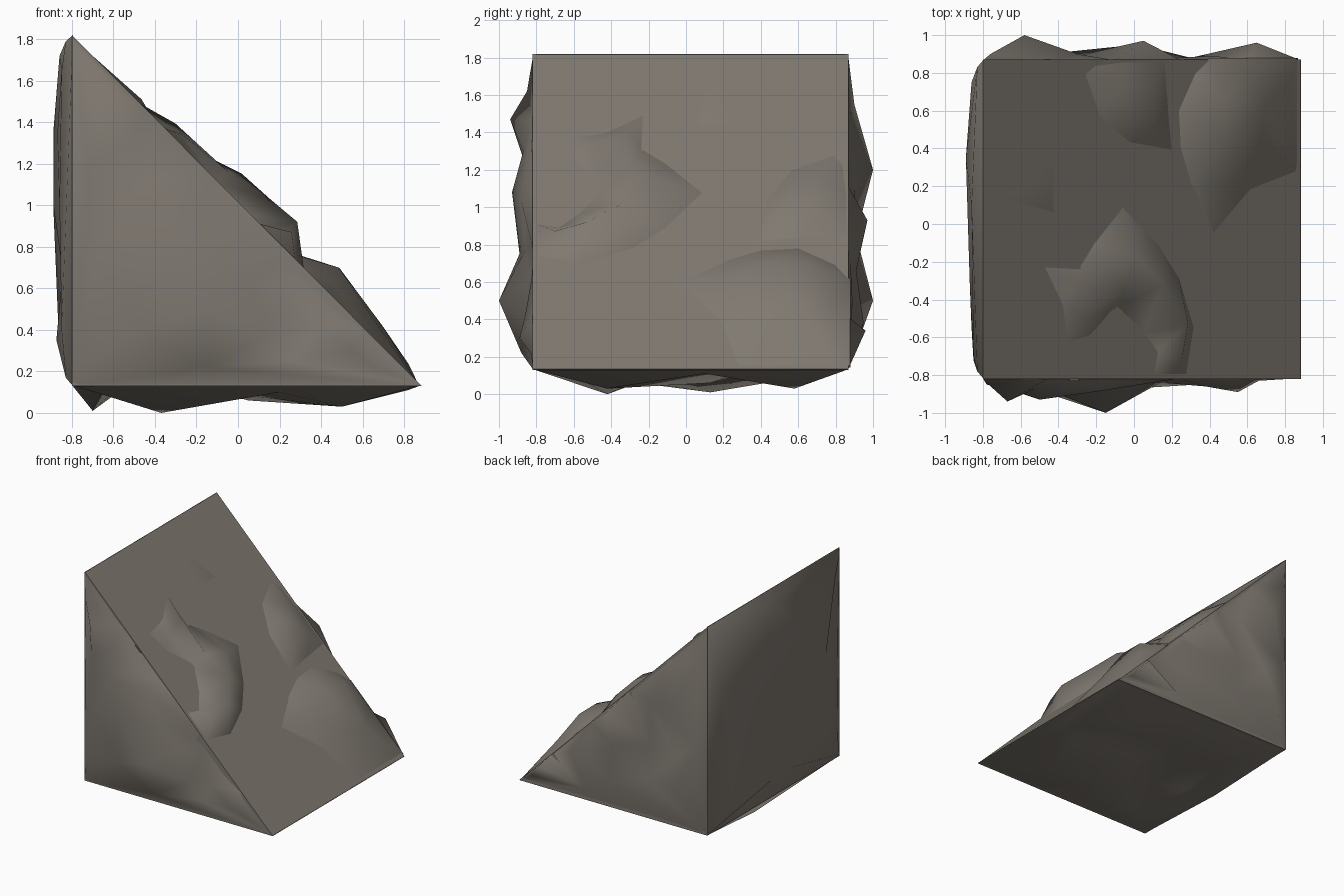
import bpy, bmesh, math
from mathutils import Vector
from mathutils.geometry import delaunay_2d_cdt

X0, X1, Y0, Y1, Z0, Z1 = -0.80, 0.885, -0.82, 0.87, 0.13, 1.82
SUM = X1 + Z0   # slope plane: x + z = SUM

stone = bpy.data.materials.new("grey brown stone")
stone.diffuse_color = (0.215, 0.192, 0.165, 1)


def finish(name, bm, smooth):
    me = bpy.data.meshes.new(name)
    bm.to_mesh(me)
    bm.free()
    me.materials.append(stone)
    for p in me.polygons:
        p.use_smooth = smooth
    ob = bpy.data.objects.new(name, me)
    bpy.context.collection.objects.link(ob)


def shell(name, place, outward, rim, peaks):
    """Rough skin: flat rim outline plus raised points (a, b, height), triangulated."""
    pts = [(a, b, -0.004) for a, b in rim] + peaks
    n = len(rim)
    edges = [(i, (i + 1) % n) for i in range(n)]
    co, _, faces, orig, _, _ = delaunay_2d_cdt(
        [Vector(p[:2]) for p in pts], edges, [], 1, 1e-5)
    bm = bmesh.new()
    vs = [bm.verts.new(place(c[0], c[1], pts[o[0]][2] if o else 0))
          for c, o in zip(co, orig)]
    for f in faces:
        face = bm.faces.new([vs[i] for i in f])
        face.normal_update()
        if face.normal.dot(Vector(outward)) < 0:
            face.normal_flip()
    finish(name, bm, True)


# core wedge
bm = bmesh.new()
a = [bm.verts.new((x, Y0, z)) for x, z in ((X0, Z0), (X1, Z0), (X0, Z1))]
b = [bm.verts.new((x, Y1, z)) for x, z in ((X0, Z0), (X1, Z0), (X0, Z1))]
bm.faces.new(a)
bm.faces.new(b[::-1])
for i in range(3):
    j = (i + 1) % 3
    bm.faces.new((a[j], a[i], b[i], b[j]))
bmesh.ops.recalc_face_normals(bm, faces=bm.faces)
finish("core_wedge", bm, False)

# rough sides, in (x, z); the rim has extra points along the slope edge
tri = [(X0, Z0), (X1, Z0)] + [(x, SUM - x) for x in (0.6, 0.25, -0.1, -0.45)] + [(X0, Z1)]
shell("front_rock", lambda x, z, h: (x, Y0 - h, z), (0, -1, 0), tri, [
    (-0.78, 0.30, .03), (-0.77, 1.62, .03), (-0.67, 1.47, .12), (-0.52, 1.30, .05),
    (-0.72, 1.20, .03), (-0.50, 1.08, .11), (-0.30, 1.15, .05), (-0.15, 1.03, .06),
    (-0.68, 0.75, .05), (-0.42, 0.75, .07), (-0.15, 0.50, .18), (-0.10, 0.77, .04),
    (0.06, 0.62, .01), (0.26, 0.62, .005), (-0.45, 0.40, .08), (0.14, 0.38, .02),
    (0.38, 0.42, .04), (0.55, 0.30, .07), (0.66, 0.22, .01), (-0.15, 0.22, .06),
    (0.26, 0.25, .005)])
shell("back_rock", lambda x, z, h: (x, Y1 + h, z), (0, 1, 0), tri, [
    (-0.76, 1.55, .03), (-0.58, 1.20, .13), (-0.72, 0.85, .04), (-0.55, 0.72, .05),
    (-0.58, 0.50, .13), (-0.30, 1.10, .03), (-0.30, 0.75, .02), (-0.28, 0.45, .02),
    (0.05, 0.93, .10), (0.03, 0.66, .04), (0.02, 0.38, .08), (0.24, 0.45, .01),
    (0.24, 0.70, .01), (0.42, 0.50, .02), (0.65, 0.34, .09), (0.78, 0.20, .01),
    (0.30, 0.22, .01)])

# smooth bulging left side, in (y, z)
shell("left_bulge", lambda y, z, h: (X0 - h, y, z), (-1, 0, 0),
      [(Y0, Z0), (Y1, Z0), (Y1, Z1), (Y0, Z1)], [
    (-0.78, 0.17, .03), (0.83, 0.17, .03), (-0.78, 1.79, .03), (0.83, 1.79, .03),
    (-0.72, 0.40, .05), (0.0, 0.35, .075), (0.65, 0.40, .065), (-0.5, 0.68, .045),
    (0.35, 0.68, .045), (-0.55, 1.0, .06), (0.35, 1.0, .09), (-0.3, 1.35, .07),
    (0.35, 1.35, .09), (-0.7, 1.65, .05), (0.1, 1.72, .06), (0.75, 1.3, .06)])

# underside spikes, in (x, y)
shell("bottom_rock", lambda x, y, h: (x, y, Z0 - h), (0, 0, -1),
      [(X0, Y0), (X1, Y0), (X1, Y1), (X0, Y1)], [
    (-0.70, 0.13, .12), (-0.58, -0.10, .01), (-0.55, 0.38, .01), (-0.37, -0.42, .13),
    (-0.65, -0.50, .02), (-0.1, -0.2, .03), (0.05, 0.13, .07), (-0.1, 0.36, .01),
    (0.5, 0.58, .10), (0.5, -0.42, .10), (0.2, -0.6, .03), (0.3, 0.3, .01),
    (0.82, 0.1, .02), (-0.3, 0.60, .09), (0.1, 0.7, .02), (0.6, 0.0, .03)])

# lumps on the sloping face, in (x, y)
k = math.sqrt(0.5)


def slope(x, y, h):
    return (x + h * k, y, SUM - x + h * k)


lumps = {
    "arch_lump": (
        [(-0.06, 0.10), (-0.22, -0.10), (-0.30, -0.23), (-0.49, -0.22), (-0.39, -0.43),
         (-0.36, -0.65), (-0.34, -0.83), (-0.29, -0.83), (-0.22, -0.60), (-0.09, -0.45),
         (0.05, -0.58), (0.12, -0.68), (0.10, -0.80), (0.28, -0.80), (0.32, -0.55),
         (0.24, -0.28), (0.13, -0.10)],
        [(-0.06, -0.18, .11), (-0.34, -0.31, .055), (-0.30, -0.50, .04), (0.07, -0.32, .12),
         (0.19, -0.53, .135), (0.20, -0.70, .08), (-0.10, -0.33, .07)]),
    "low_lump": (
        [(0.42, -0.07), (0.30, 0.20), (0.24, 0.40), (0.23, 0.60), (0.32, 0.80), (0.40, 0.88),
         (0.87, 0.88), (0.87, 0.27), (0.62, 0.17)],
        [(0.44, 0.20, .05), (0.40, 0.45, .12), (0.41, 0.66, .12), (0.62, 0.40, .06),
         (0.65, 0.64, .07), (0.55, 0.80, .06), (0.80, 0.76, .03)]),
    "upper_lump": (
        [(0.21, 0.38), (-0.02, 0.42), (-0.20, 0.57), (-0.28, 0.80), (-0.22, 0.85),
         (-0.05, 0.87), (0.17, 0.87), (0.19, 0.60)],
        [(-0.06, 0.58, .06), (0.08, 0.53, .055), (-0.10, 0.74, .05), (0.08, 0.74, .05)]),
    "small_spike": (
        [(-0.79, 0.13), (-0.41, 0.37), (-0.41, 0.02)], [(-0.48, 0.18, .022)]),
}
for name, (rim, peaks) in lumps.items():
    shell(name, slope, (1, 0, 1), rim, peaks)
